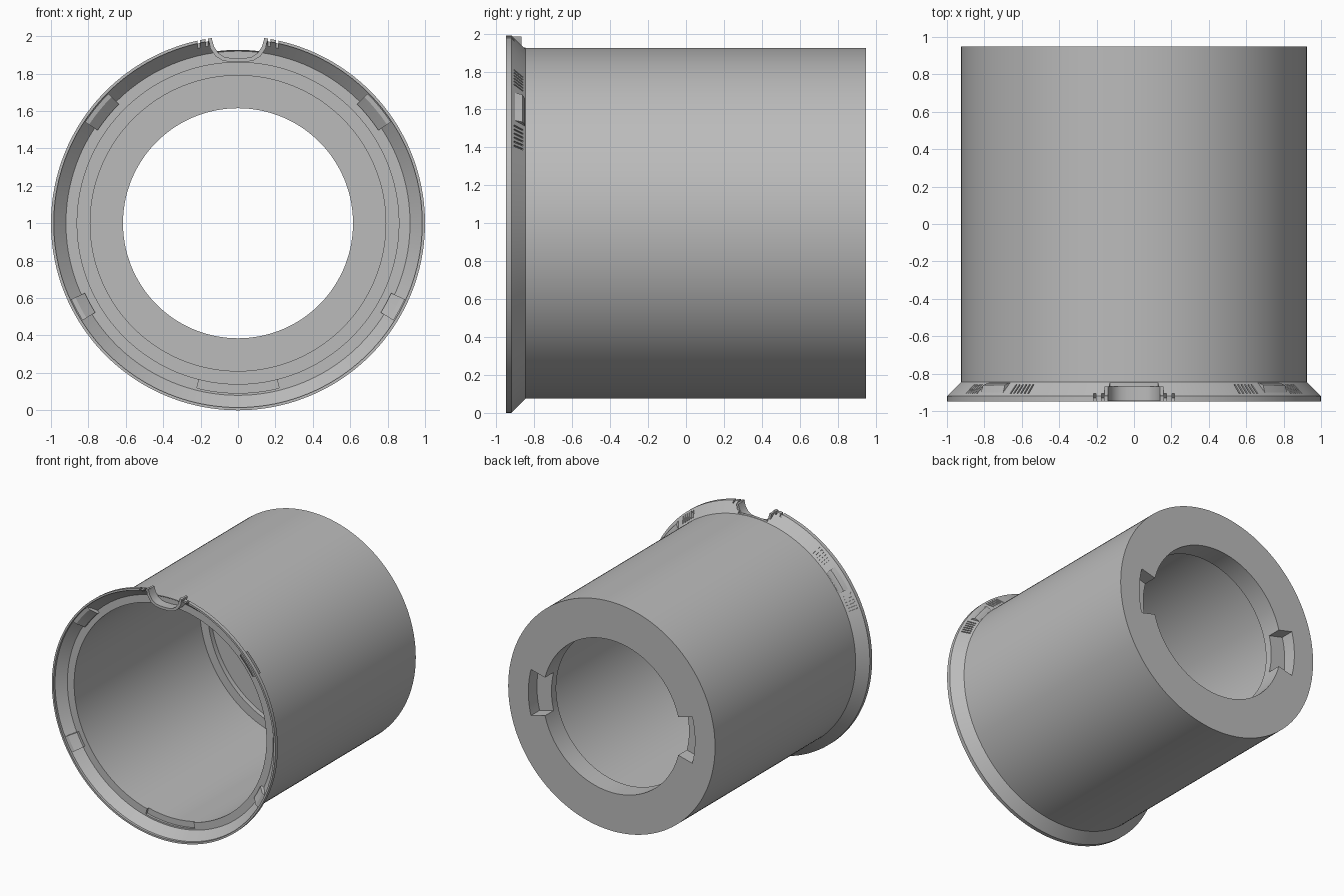
import bpy, bmesh, math
from mathutils import Vector

cube = bpy.data.objects.get("Cube")
if cube:
    bpy.data.objects.remove(cube, do_unlink=True)

grey = bpy.data.materials.new("neutral grey")
grey.use_nodes = True
grey.diffuse_color = (0.5, 0.5, 0.5, 1)
grey.node_tree.nodes["Principled BSDF"].inputs["Base Color"].default_value = (0.5, 0.5, 0.5, 1)
parts = []


def finish(name, bm):
    bmesh.ops.recalc_face_normals(bm, faces=bm.faces)
    mesh = bpy.data.meshes.new(name)
    bm.to_mesh(mesh)
    bm.free()
    mesh.materials.append(grey)
    obj = bpy.data.objects.new(name, mesh)
    bpy.context.collection.objects.link(obj)
    return obj


def polar(r, y, deg):
    a = math.radians(deg)
    return Vector((r * math.cos(a), y, 1 + r * math.sin(a)))


def loft(bm, rings, closed=False):
    """Skin a list of point rings, capping the ends unless closed."""
    rows = [[bm.verts.new(p) for p in ring] for ring in rings]
    n = len(rows[0])
    for i in range(len(rows) - (not closed)):
        a, b = rows[i], rows[(i + 1) % len(rows)]
        for j in range(n):
            k = (j + 1) % n
            bm.faces.new((a[j], a[k], b[k], b[j]))
    if not closed:
        bm.faces.new(rows[0])
        bm.faces.new(rows[-1])


def revolve(bm, profile, start=0, end=360, steps=160):
    closed = end - start == 360
    count = steps if closed else steps + 1
    rings = [[polar(r, y, start + (end - start) * i / steps) for r, y in profile]
             for i in range(count)]
    loft(bm, rings, closed)


def block(bm, r0, r1, y0, y1, start, end, steps=12):
    revolve(bm, [(r0, y0), (r1, y0), (r1, y1), (r0, y1)], start, end, steps)


def prism(bm, outline, y0, y1):
    loft(bm, [[(x, y, z) for x, z in outline] for y in (y0, y1)])


def cut(obj, name, bm):
    cutter = finish(name, bm)
    cutter.hide_render = True
    mod = obj.modifiers.new(name, 'BOOLEAN')
    mod.operation, mod.solver, mod.object = 'DIFFERENCE', 'EXACT', cutter
    bpy.context.view_layer.update()
    result = obj.evaluated_get(bpy.context.evaluated_depsgraph_get())
    mesh = bpy.data.meshes.new_from_object(result)
    obj.modifiers.clear()
    obj.data = mesh
    bpy.data.objects.remove(cutter, do_unlink=True)


# Hollow barrel with flared front flange and pierced back wall
bm = bmesh.new()
revolve(bm, [(1.0, -.95), (1.0, -.92), (.925, -.845), (.925, .95), (.615, .95),
             (.615, .78), (.79, .78), (.79, .74), (.86, .74), (.86, -.865),
             (.92, -.865), (.985, -.93), (.985, -.95)])
barrel = finish("barrel", bm)
parts.append(barrel)

# Bayonet pockets in the back wall
bm = bmesh.new()
for centre in (0, 180):
    block(bm, .5, .745, .84, 1.1, centre - 14.5, centre + 14.5)
cut(barrel, "bayonet_cutter", bm)

# Shallow pocket at the bottom of the front rim
bm = bmesh.new()
block(bm, .8, .908, -.9, -.845, 256, 284)
cut(barrel, "rim_pocket_cutter", bm)

# Gap at the top of the flange
bm = bmesh.new()
block(bm, .927, 1.1, -1.1, -.8, 82, 98)
cut(barrel, "flange_gap_cutter", bm)

# U-shaped trough: half outline mirrored to both sides
inner = [(.14, 1.985), (.128, 1.945), (.105, 1.91), (.075, 1.89), (.035, 1.882)]
outer = [(.158, 1.985), (.148, 1.935), (.12, 1.893), (.082, 1.87), (.035, 1.861)]


def both_sides(half):
    return half + [(-x, z) for x, z in reversed(half)]


bm = bmesh.new()
prism(bm, both_sides([(.14, 2.1)] + inner), -1.1, -.87)
cut(barrel, "trough_cutter", bm)

bm = bmesh.new()
prism(bm, both_sides(inner) + list(reversed(both_sides(outer))), -.945, -.868)
parts.append(finish("top_trough", bm))

# Narrow slits beside the trough
bm = bmesh.new()
for x in (-.21, -.168, .168, .21):
    prism(bm, [(x - .007, 1.935), (x + .007, 1.935), (x + .007, 2.1), (x - .007, 2.1)],
          -1.1, -.905)
cut(barrel, "slit_cutter", bm)

# Vent grooves engraved across the sloping back of the flange
bm = bmesh.new()
slope = Vector((.707, .707))
across = Vector((.707, -.707))
middle = Vector((.9625, -.8825))
corners = [middle + across * u + slope * v
           for u, v in ((-.034, -.008), (.034, -.008), (.034, .02), (-.034, .02))]
for start in (24.5, 48):
    for i in range(6):
        a = start + i * 1.4
        for angle in (a, 180 - a):
            revolve(bm, corners, angle - .25, angle + .25, 1)
cut(barrel, "vent_cutter", bm)

# Latch housings behind the flange and latch tabs inside it
for side, mirrored in (("left", False), ("right", True)):
    def span(a, b):
        return (180 - b, 180 - a) if mirrored else (a, b)

    bm = bmesh.new()
    revolve(bm, [(.922, -.848), (.94, -.85), (.968, -.862), (.985, -.912), (.975, -.915)],
            *span(33.5, 44.5), 8)
    parts.append(finish(side + "_latch_housing", bm))

    for level, a, b in (("upper", 33.5, 45), ("lower", -32, -24.5)):
        bm = bmesh.new()
        revolve(bm, [(.9, -.86), (.9, -.885), (.955, -.93), (.98, -.935), (.925, -.86)],
                *span(a, b), 8)
        parts.append(finish(side + "_" + level + "_latch_tab", bm))

# Smooth round walls, crisp edges
bpy.ops.object.select_all(action='DESELECT')
for obj in parts:
    obj.select_set(True)
bpy.context.view_layer.objects.active = barrel
bpy.ops.object.shade_smooth_by_angle(angle=math.radians(25))
